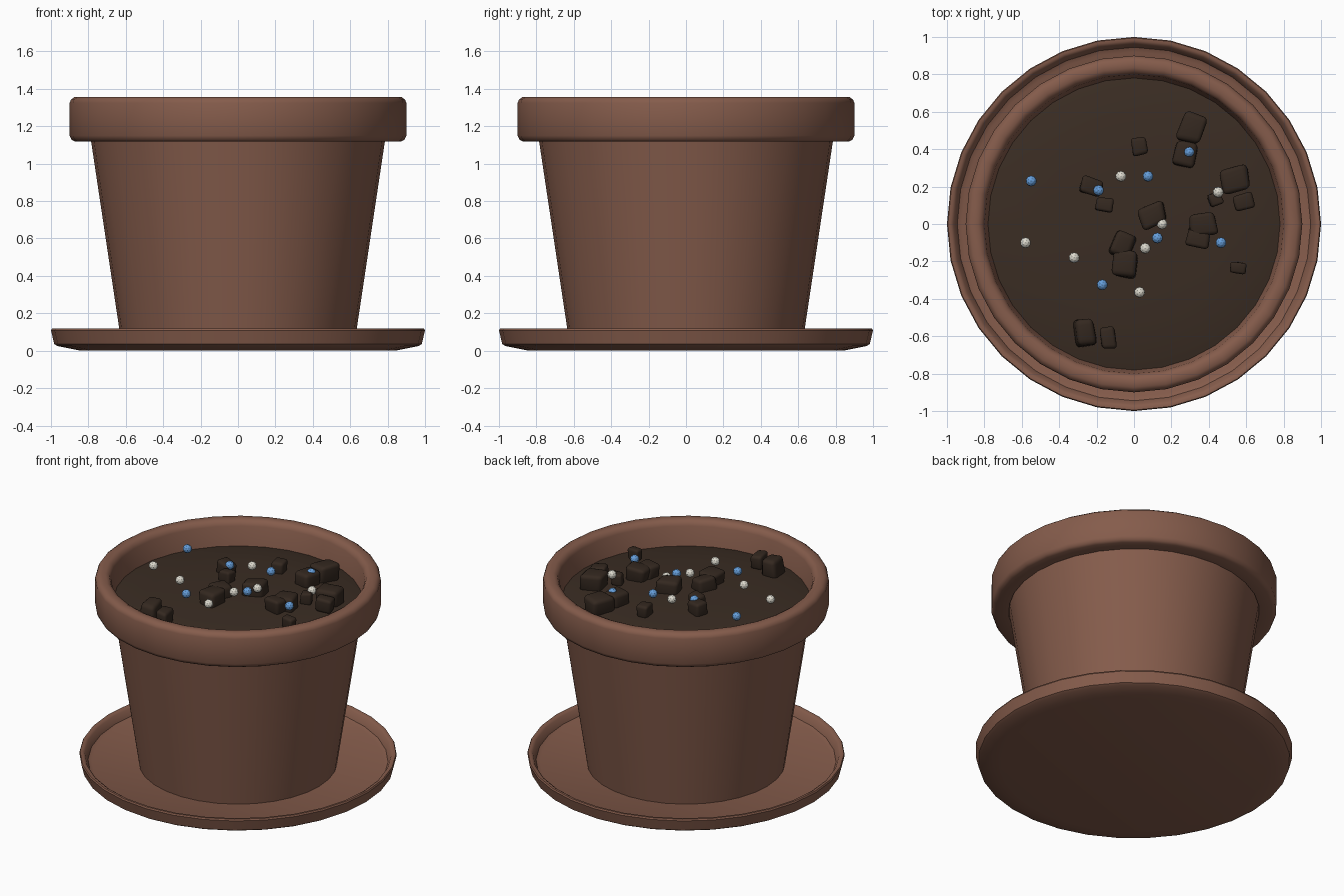
import bpy, bmesh, math, random
from mathutils import Matrix, Vector

if "Cube" in bpy.data.objects:
    bpy.data.objects.remove(bpy.data.objects["Cube"])

random.seed(4)
SIDES = 32


def material(name, rgb):
    m = bpy.data.materials.new(name)
    m.diffuse_color = (*rgb, 1)
    m.use_nodes = True
    m.node_tree.nodes["Principled BSDF"].inputs["Base Color"].default_value = m.diffuse_color
    return m


terracotta = material("terracotta", (0.235, 0.107, 0.071))
soil_brown = material("soil_brown", (0.043, 0.026, 0.017))
chunk_brown = material("dark_chunk_brown", (0.034, 0.021, 0.014))
white = material("off_white", (0.72, 0.70, 0.62))
blue = material("bead_blue", (0.13, 0.34, 0.70))


def finish(bm, name, mat, angle=None):
    me = bpy.data.meshes.new(name)
    bmesh.ops.recalc_face_normals(bm, faces=bm.faces)
    bm.to_mesh(me)
    bm.free()
    me.materials.append(mat)
    ob = bpy.data.objects.new(name, me)
    bpy.context.collection.objects.link(ob)
    if angle is not None:
        bpy.ops.object.select_all(action='DESELECT')
        ob.select_set(True)
        bpy.context.view_layer.objects.active = ob
        bpy.ops.object.shade_smooth_by_angle(angle=math.radians(angle))
    return ob


def lathe(name, profile, mat, angle=40):
    """Spin (radius, height) points round z; radius 0 closes to a pole."""
    bm = bmesh.new()
    rings = []
    for r, z in profile:
        if r == 0:
            rings.append([bm.verts.new((0, 0, z))] * SIDES)
        else:
            rings.append([bm.verts.new((r * math.cos(2 * math.pi * i / SIDES),
                                        r * math.sin(2 * math.pi * i / SIDES), z))
                          for i in range(SIDES)])
    for a, b in zip(rings, rings[1:]):
        for i in range(SIDES):
            j = (i + 1) % SIDES
            quad = list(dict.fromkeys((a[i], a[j], b[j], b[i])))
            bm.faces.new(quad)
    return finish(bm, name, mat, angle)


# Saucer with a thin raised lip
lathe("saucer", [(0, 0), (0.84, 0), (0.90, 0.012), (0.965, 0.025), (0.982, 0.035),
                 (1.0, 0.108), (0.995, 0.118), (0.98, 0.118), (0.965, 0.108),
                 (0.945, 0.062), (0.92, 0.05), (0, 0.05)], terracotta)

# Tapered pot with a thick rounded rim
lathe("pot", [(0, 0.045), (0.624, 0.045), (0.787, 1.13), (0.79, 1.118), (0.872, 1.118),
              (0.89, 1.128), (0.9, 1.15), (0.9, 1.325), (0.893, 1.343), (0.873, 1.357),
              (0.835, 1.357), (0.812, 1.346), (0.80, 1.32), (0.775, 1.15), (0.59, 0.12),
              (0, 0.12)], terracotta)

# Soil, gently domed
lathe("soil", [(0, 1.12), (0.772, 1.12), (0.781, 1.19), (0.70, 1.208), (0.5, 1.226),
               (0.25, 1.235), (0, 1.238)], soil_brown, 60)

# Soil chunks: x, y, width, depth, turn in degrees
chunks = [
    (.31, .515, .12, .15, -20), (.27, .375, .12, .13, -15), (.03, .415, .08, .10, 10),
    (-.23, .20, .11, .09, -15), (-.155, .105, .09, .07, -10), (.10, .045, .14, .12, 20),
    (-.065, -.115, .11, .13, -25), (-.05, -.215, .12, .14, -8), (.545, .235, .15, .13, 15),
    (.585, .12, .10, .085, 15), (.435, .13, .07, .065, 20), (.37, 0, .14, .11, 5),
    (.34, -.075, .12, .10, -10), (.555, -.235, .08, .06, -10), (-.26, -.575, .11, .155, 8),
    (-.14, -.61, .08, .11, 10)]
for n, (x, y, w, d, turn) in enumerate(chunks):
    bm = bmesh.new()
    bmesh.ops.create_cube(bm, size=1)
    for v in bm.verts:
        v.co += Vector([random.uniform(-.09, .09) for _ in range(3)])
    bmesh.ops.bevel(bm, geom=bm.edges[:], offset=0.2, segments=3, profile=0.5,
                    affect='EDGES', clamp_overlap=True)
    h = 0.045 + 0.55 * (w + d) / 2
    bmesh.ops.transform(bm, verts=bm.verts, matrix=(
        Matrix.Translation((x, y, 1.26)) @ Matrix.Rotation(math.radians(turn), 4, 'Z')
        @ Matrix.Diagonal((w, d, h, 1))))
    finish(bm, f"soil_chunk_{n + 1}", chunk_brown, 50)

# Small beads scattered over the soil
blue_spots = [(-.55, .23), (-.19, .18), (.075, .255), (.295, .385), (.125, -.075),
              (.465, -.10), (-.17, -.325)]
white_spots = [(-.07, .255), (.45, .17), (.15, 0), (.06, -.13), (-.58, -.10),
               (-.32, -.18), (.03, -.365)]
for label, mat, spots in (("blue_bead", blue, blue_spots), ("white_bead", white, white_spots)):
    for n, (x, y) in enumerate(spots):
        bm = bmesh.new()
        bmesh.ops.create_icosphere(bm, subdivisions=2, radius=0.029,
                                   matrix=Matrix.Translation((x, y, 1.30)))
        finish(bm, f"{label}_{n + 1}", mat)
